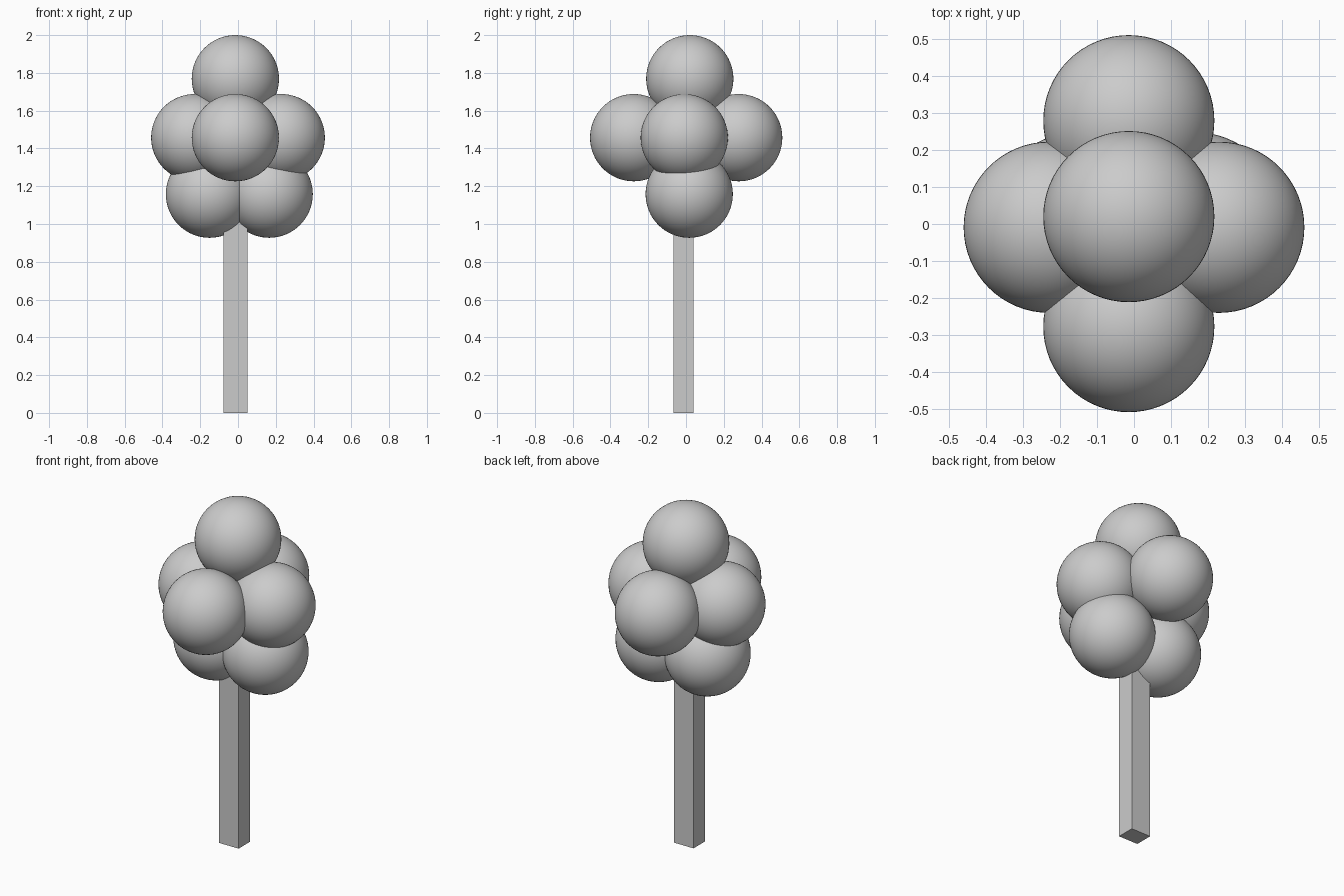
import bpy

if "Cube" in bpy.data.objects:
    bpy.data.objects.remove(bpy.data.objects["Cube"])

RADIUS = 0.231


def ball(name, x, y, z):
    bpy.ops.mesh.primitive_uv_sphere_add(
        segments=64, ring_count=32, radius=RADIUS, location=(x, y, z))
    obj = bpy.context.object
    obj.name = name
    bpy.ops.object.shade_smooth()


# Square trunk, running up into the foliage
TRUNK_TOP = 1.2
bpy.ops.mesh.primitive_cube_add(size=1, location=(-0.014, -0.012, TRUNK_TOP / 2))
trunk = bpy.context.object
trunk.name = "trunk"
trunk.scale = (0.127, 0.106, TRUNK_TOP)
bpy.ops.object.transform_apply(location=False, rotation=False, scale=True)

# Crown
ball("foliage_top", -0.014, 0.02, 2 - RADIUS)

# Middle ring of four
for name, x, y in (("left", -0.229, -0.009), ("right", 0.229, -0.009),
                   ("front", -0.014, -0.277), ("back", -0.014, 0.279)):
    ball("foliage_middle_" + name, x, y, 1.457)

# Lower pair
for name, x in (("left", -0.151), ("right", 0.165)):
    ball("foliage_lower_" + name, x, 0.017, 1.158)
